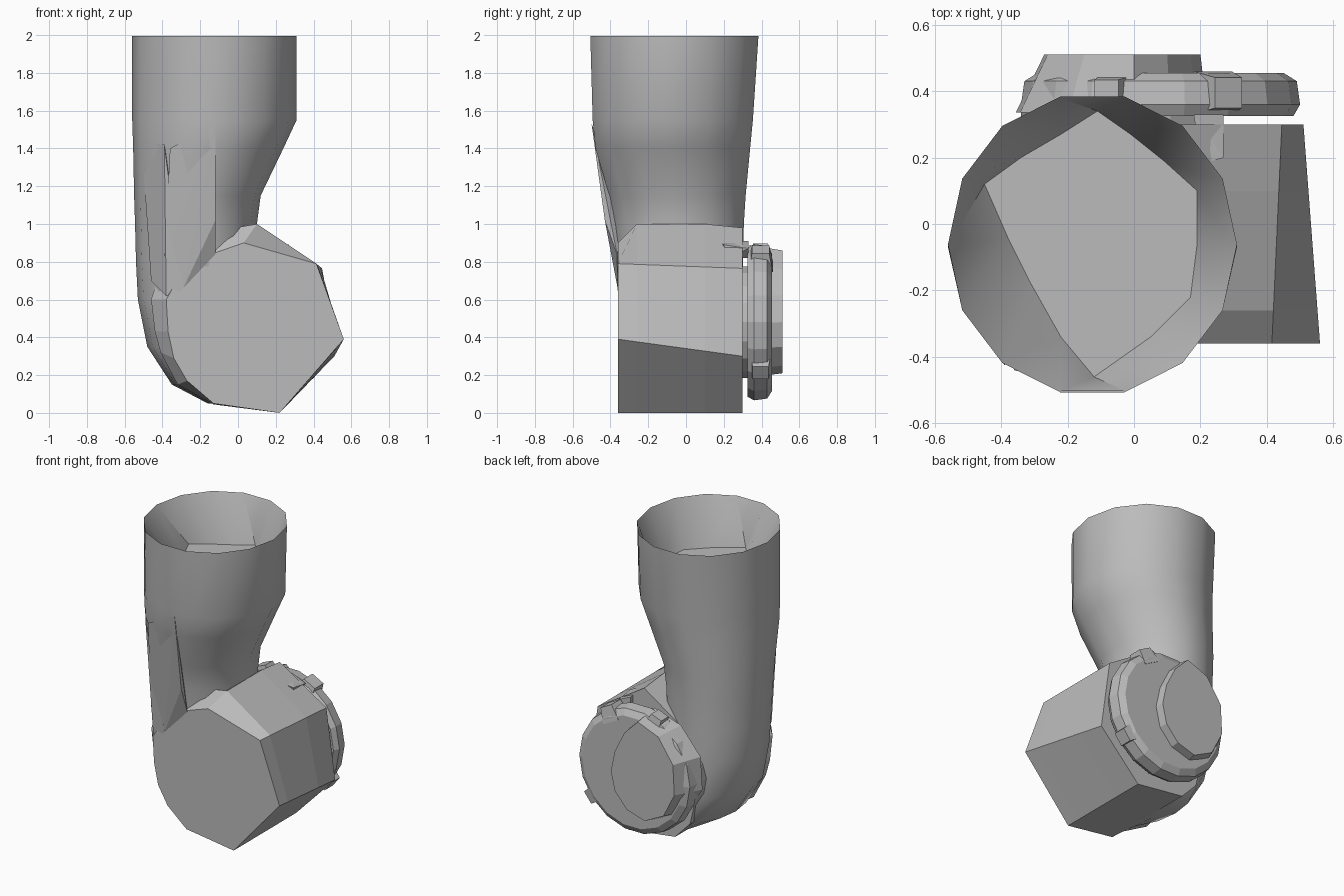
import bpy, bmesh
from math import cos, sin, pi, radians
from mathutils import Matrix

cube = bpy.data.objects.get("Cube")
if cube:
    bpy.data.objects.remove(cube, do_unlink=True)

grey = bpy.data.materials.new("plain grey")
grey.use_nodes = True
grey.diffuse_color = (0.5, 0.5, 0.5, 1)
grey.node_tree.nodes["Principled BSDF"].inputs["Base Color"].default_value = (0.5, 0.5, 0.5, 1)


def finish(name, bm, smooth=None):
    bmesh.ops.recalc_face_normals(bm, faces=bm.faces)
    mesh = bpy.data.meshes.new(name)
    bm.to_mesh(mesh)
    bm.free()
    mesh.materials.append(grey)
    obj = bpy.data.objects.new(name, mesh)
    bpy.context.collection.objects.link(obj)
    if smooth:
        bpy.ops.object.select_all(action='DESELECT')
        obj.select_set(True)
        bpy.context.view_layer.objects.active = obj
        bpy.ops.object.shade_smooth_by_angle(angle=radians(smooth))
    return obj


def loft(name, sections, smooth=None):
    """Skin a closed solid through sections with equal point counts."""
    bm = bmesh.new()
    rings = [[bm.verts.new(p) for p in s] for s in sections]
    for a, b in zip(rings, rings[1:]):
        n = len(a)
        for i in range(n):
            j = (i + 1) % n
            bm.faces.new((a[i], a[j], b[j], b[i]))
    bm.faces.new(rings[0])
    bm.faces.new(rings[-1])
    return finish(name, bm, smooth)


def hull(name, points):
    bm = bmesh.new()
    for p in points:
        bm.verts.new(p)
    bmesh.ops.convex_hull(bm, input=bm.verts)
    return finish(name, bm)


def oval(z, x0, x1, y0, y1, sides=14):
    cx, cy, rx, ry = (x0 + x1) / 2, (y0 + y1) / 2, (x1 - x0) / 2, (y1 - y0) / 2
    return [(cx + rx * cos(2 * pi * i / sides), cy + ry * sin(2 * pi * i / sides), z)
            for i in range(sides)]


def at_y(y, profile):
    return [(x, y, z) for x, z in profile]


def circle_y(y, r, cx=0.08, cz=0.48, sides=18):
    return at_y(y, [(cx + r * cos(2 * pi * i / sides), cz + r * sin(2 * pi * i / sides))
                    for i in range(sides)])


# Upright sleeve: outer wall from the bottom up, then down inside to an angular floor
floor = [(0.19, -0.06), (0.19, 0.10), (0.09, 0.19), (-0.01, 0.27), (-0.11, 0.34),
         (-0.22, 0.27), (-0.34, 0.20), (-0.45, 0.12), (-0.38, -0.04), (-0.31, -0.18),
         (-0.22, -0.34), (-0.12, -0.46), (0.05, -0.34), (0.17, -0.22)]
loft("upper_sleeve", [
    oval(0.05, -0.16, 0.02, -0.35, 0.28),
    oval(0.15, -0.35, 0.06, -0.35, 0.30),
    oval(0.35, -0.48, 0.08, -0.355, 0.31),
    oval(0.60, -0.53, 0.08, -0.358, 0.31),
    oval(0.80, -0.54, 0.09, -0.37, 0.31),
    oval(1.00, -0.545, 0.10, -0.39, 0.315),
    oval(1.15, -0.55, 0.12, -0.415, 0.325),
    oval(1.40, -0.555, 0.24, -0.49, 0.35),
    oval(1.55, -0.56, 0.31, -0.505, 0.365),
    oval(1.995, -0.56, 0.31, -0.518, 0.395),
    oval(1.985, -0.555, 0.305, -0.513, 0.39),
    [(x, y, 1.69) for x, y in floor],
], 35)

# Lower elbow block: flat right side, merging into the sleeve on the rounded side
front_side = [(-0.2, 0.82), (-0.30, 0.74), (-0.38, 0.6), (-0.37, 0.43),
              (-0.34, 0.29), (-0.27, 0.17), (-0.13, 0.05)]
middle_side = [(-0.2, 0.95), (-0.36, 0.90), (-0.46, 0.6), (-0.44, 0.43),
               (-0.41, 0.32), (-0.32, 0.15), (-0.13, 0.045)]
back_side = [(-0.2, 0.78), (-0.22, 0.70), (-0.28, 0.6), (-0.28, 0.43),
             (-0.27, 0.29), (-0.24, 0.16), (-0.13, 0.045)]


def block_section(y, crest, side):
    t = (y + 0.36) / 0.66
    return at_y(y, [(0.22, 0), (0.56 - 0.05 * t, 0.39 - 0.09 * t),
                    (0.415 + 0.03 * t, 0.79 - 0.025 * t), crest] + side)


loft("elbow_block", [block_section(-0.36, (0.03, 0.90), front_side),
                     block_section(-0.26, (0.10, 1.0), middle_side),
                     block_section(0.10, (0.10, 1.0), back_side),
                     block_section(0.30, (0.10, 0.98), back_side)])

# Hub joining the block to the round cap
loft("cap_hub", [circle_y(0.25, 0.30, -0.04), circle_y(0.36, 0.30, -0.04)])

# Round cap with a bevelled rim
loft("round_cap", [circle_y(0.325, 0.40), circle_y(0.36, 0.42),
                   circle_y(0.43, 0.41), circle_y(0.455, 0.37)])

# Raised plate on the cap, with a long slope towards the rounded side
plate = [(0.0, 0.86), (-0.15, 0.80), (-0.26, 0.64), (-0.27, 0.44), (-0.19, 0.28),
         (-0.05, 0.21), (0.08, 0.25), (0.17, 0.35), (0.20, 0.48), (0.17, 0.62), (0.10, 0.76)]
base = [(x * 1.32 if x < 0 else x * 1.1, 0.5 + (z - 0.5) * 1.08) for x, z in plate]
loft("raised_plate", [at_y(0.335, base), at_y(0.51, plate)])

# Uneven lugs on the cap rim
for i, (angle, length, width) in enumerate([(62, 0.10, 0.13), (-38, 0.13, 0.12),
                                            (112, 0.09, 0.11)]):
    bm = bmesh.new()
    bmesh.ops.create_cone(bm, cap_ends=True, segments=4, radius1=width * 0.7,
                          radius2=width * 0.5, depth=length,
                          matrix=Matrix.Rotation(pi / 4, 4, 'Z'))
    a = radians(angle)
    reach = 0.435 - length / 2
    place = Matrix.Translation((0.08 + reach * cos(a), 0.395, 0.48 + reach * sin(a)))
    bmesh.ops.transform(bm, matrix=place @ Matrix.Rotation(pi / 2 - a, 4, 'Y'), verts=bm.verts)
    finish("cap_lug_%d" % (i + 1), bm)

# Small bracket bridging the block and the cap
hull("top_bracket", [(0.20, 0.18, 0.91), (0.27, 0.20, 0.89), (0.18, 0.33, 0.91),
                     (0.27, 0.33, 0.87), (0.18, 0.33, 0.82), (0.27, 0.22, 0.82)])

# Folds where the sleeve flows into the elbow
hull("side_fold", [(-0.51, -0.25, 1.43), (-0.39, -0.425, 1.42), (-0.29, -0.362, 0.65),
                   (-0.38, -0.355, 0.62), (-0.46, -0.25, 0.70), (-0.35, -0.30, 1.2)])
hull("front_fold", [(-0.12, -0.50, 1.53), (-0.12, -0.43, 1.02), (-0.36, -0.44, 1.40),
                    (-0.29, -0.362, 0.66), (-0.39, -0.362, 0.80), (-0.12, -0.365, 0.84),
                    (-0.2, -0.3, 1.1)])
